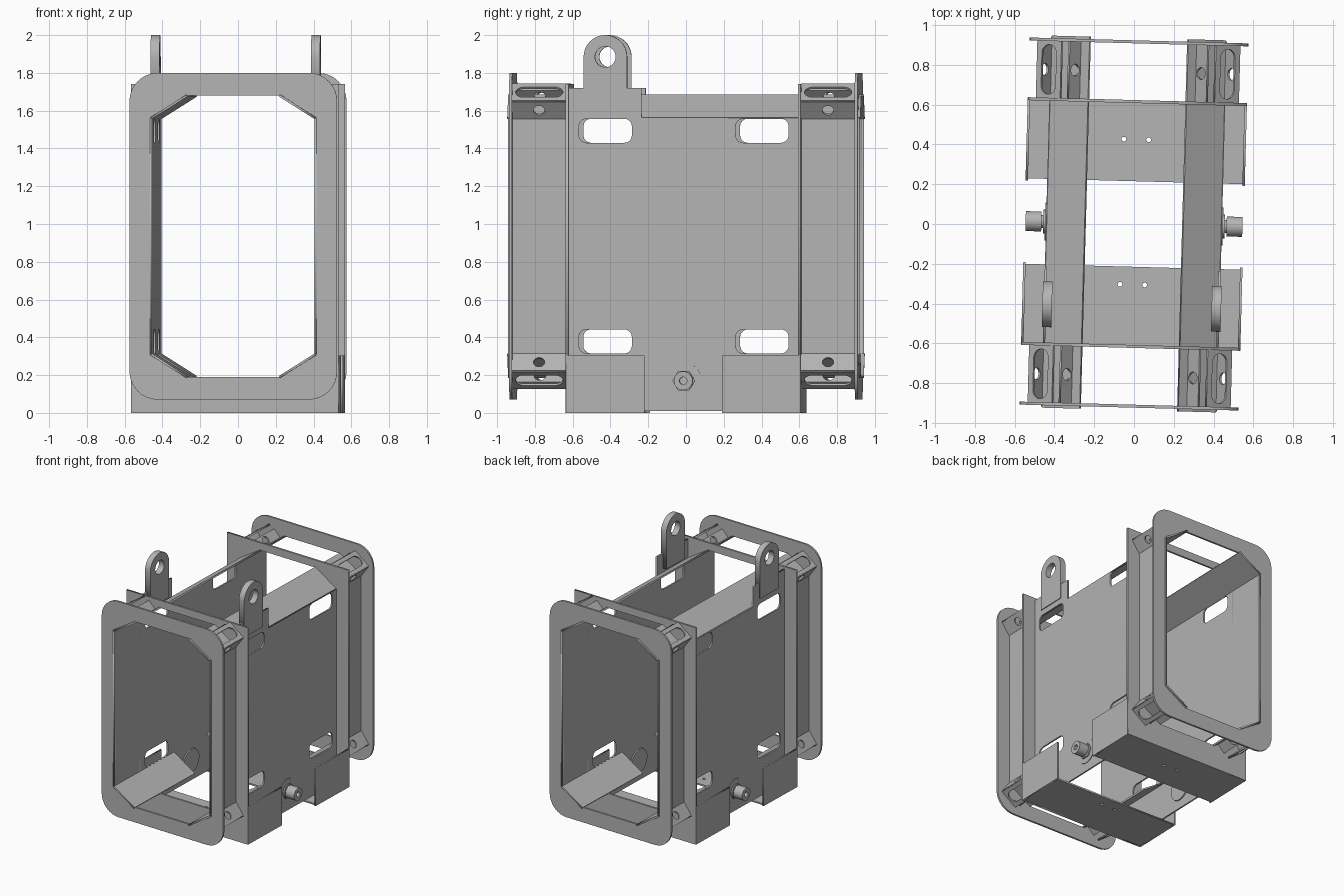
import bpy
from math import sin, cos, pi, radians
from mathutils import Matrix, Vector

cube = bpy.data.objects.get("Cube")
if cube:
    bpy.data.objects.remove(cube, do_unlink=True)

# One painted-metal colour
metal = bpy.data.materials.new("grey_metal")
metal.use_nodes = True
GREY = (0.46, 0.46, 0.46, 1)
metal.diffuse_color = GREY
metal.node_tree.nodes["Principled BSDF"].inputs["Base Color"].default_value = GREY

TURN = Matrix.Rotation(radians(-1.55), 4, 'Z')   # whole assembly sits slightly turned
X, Y, Z = Vector((1, 0, 0)), Vector((0, 1, 0)), Vector((0, 0, 1))
MID = 0.935                                       # mid height of the opening
T = 0.012                                         # sheet thickness


def circle(cx, cy, r, n=32):
    return [(cx + r * cos(2 * pi * i / n), cy + r * sin(2 * pi * i / n)) for i in range(n)]


def rect(x0, y0, x1, y1, r=0.0, n=8):
    if r == 0:
        return [(x0, y0), (x1, y0), (x1, y1), (x0, y1)]
    corners = [(x1 - r, y1 - r), (x0 + r, y1 - r), (x0 + r, y0 + r), (x1 - r, y0 + r)]
    return [(cx + r * cos(pi / 2 * (k + i / n)), cy + r * sin(pi / 2 * (k + i / n)))
            for k, (cx, cy) in enumerate(corners) for i in range(n + 1)]


def plate(name, loops, origin, u, v, t=T):
    """Flat sheet: first loop is the outline, the rest are holes."""
    curve = bpy.data.curves.new(name, 'CURVE')
    curve.dimensions, curve.fill_mode, curve.extrude = '2D', 'BOTH', t / 2
    for loop in loops:
        s = curve.splines.new('POLY')
        s.points.add(len(loop) - 1)
        for p, (a, b) in zip(s.points, loop):
            p.co = (a, b, 0, 1)
        s.use_cyclic_u = True
    temp = bpy.data.objects.new(name + "_outline", curve)
    bpy.context.collection.objects.link(temp)
    deps = bpy.context.evaluated_depsgraph_get()
    mesh = bpy.data.meshes.new_from_object(temp.evaluated_get(deps))
    bpy.data.objects.remove(temp, do_unlink=True)
    u, v = Vector(u).normalized(), Vector(v).normalized()
    m = Matrix((u, v, u.cross(v))).transposed().to_4x4()
    m.translation = origin
    mesh.transform(TURN @ m)
    mesh.materials.clear()
    mesh.materials.append(metal)
    obj = bpy.data.objects.new(name, mesh)
    bpy.context.collection.objects.link(obj)
    return obj


def sloped(name, a, b, y0, y1, sx, top, hole=None, t=T):
    """Sheet running along y between two points of the x-z section."""
    def place(p):
        return Vector((sx * p[0], 0, p[1] if top else 2 * MID - p[1]))
    pa, pb = place(a), place(b)
    w = (pb - pa).length
    loops = [rect(y0, 0, y1, w)]
    yc = (y0 + y1) / 2
    if hole == "slot":
        loops.append(rect(yc - 0.125, w / 2 - 0.045, yc + 0.125, w / 2 + 0.045, 0.044))
    elif hole == "round":
        loops.append(circle(yc, w / 2, 0.03))
    plate(name, loops, pa, Y, pb - pa, t)


# Chamfered opening shared by end frames and collars
opening = [(0.43, 0.31), (0.43, 1.56), (0.245, 1.68), (-0.245, 1.68),
           (-0.43, 1.56), (-0.43, 0.31), (-0.245, 0.19), (0.245, 0.19)]

for sy, end in ((-1, "front"), (1, "back")):
    plate(end + "_end_frame", [rect(-0.55, 0.07, 0.55, 1.8, 0.15), opening],
          (0, sy * 0.915, 0), X, Z, 0.015)
    plate(end + "_collar", [rect(-0.55, 0, 0.55, 1.74), opening],
          (0, sy * 0.615, 0), X, Z, 0.015)
    # Base tray: floor with two drain holes
    lo, hi = sorted((sy * 0.215, sy * 0.62))
    hy = 0.425 if sy > 0 else -0.305
    plate(end + "_tray_floor",
          [rect(-0.55, lo, 0.55, hi), circle(-0.062, hy, 0.012, 16), circle(0.062, hy, 0.012, 16)],
          (0, 0, 0.006), X, Y)

# Side wall outline with raised lug backing and narrower end sections
wall = [(-0.93, 0.31), (-0.62, 0.31), (-0.62, 0.01), (0.62, 0.01), (0.62, 0.31), (0.93, 0.31),
        (0.93, 1.56), (-0.225, 1.56), (-0.225, 1.72), (-0.62, 1.72), (-0.62, 1.56), (-0.93, 1.56)]
windows = [rect(y - 0.14, z, y + 0.14, z + 0.127, 0.04)
           for y in (-0.415, 0.415) for z in (0.315, 1.43)]

# Lifting lug outline: straight sides and a round head
LY, LZ, LR = -0.415, 1.885, 0.115
lug = [(LY - LR, 1.6), (LY + LR, 1.6)]
lug += [(LY + LR * cos(pi * i / 24), LZ + LR * sin(pi * i / 24)) for i in range(25)]

for sx, side in ((-1, "right"), (1, "left")):
    plate(side + "_wall", [wall] + windows, (sx * 0.436, 0, 0), Y, Z)
    plate(side + "_lifting_lug", [lug, circle(LY, LZ, 0.055)], (sx * 0.425, 0, 0), Y, Z, 0.048)

    # Sloped sheets along the corners
    sloped(side + "_upper_slope", (0.435, 1.56), (0.245, 1.68), -0.935, 0.935, sx, True)
    for sy, end in ((-1, "front"), (1, "back")):
        lo, hi = sorted((sy * 0.2, sy * 0.935))
        sloped(f"{side}_{end}_lower_slope", (0.435, 1.56), (0.245, 1.68), lo, hi, sx, False)
        # Tray side
        lo, hi = sorted((sy * 0.205, sy * 0.62))
        plate(f"{side}_{end}_tray_side", [rect(lo, 0, hi, 0.305)], (sx * 0.545, 0, 0), Y, Z)
        # Corner brackets between collar and end frame
        lo, hi = sorted((sy * 0.62, sy * 0.91))
        for top, level in ((True, "upper"), (False, "lower")):
            n = f"{side}_{end}_{level}_bracket"
            sloped(n + "_outer", (0.44, 1.56), (0.505, 1.65), lo, hi, sx, top, "round")
            sloped(n + "_slotted", (0.507, 1.648), (0.385, 1.738), lo, hi, sx, top, "slot")
            sloped(n + "_inner", (0.29, 1.65), (0.35, 1.71), lo, hi, sx, top, "round")

    # Pivot boss: stacked discs along x
    for part, r, x0, x1, n, bore in (("flange", 0.095, 0.42, 0.447, 40, 0.0),
                                     ("nut", 0.06, 0.445, 0.457, 6, 0.0),
                                     ("neck", 0.032, 0.455, 0.475, 24, 0.0),
                                     ("knob", 0.05, 0.465, 0.545, 32, 0.02)):
        loops = [circle(0, 0.17, r, n)]
        if bore:
            loops.append(circle(0, 0.17, bore, 16))
        ob = plate(f"{side}_boss_{part}", loops, (sx * (x0 + x1) / 2, 0, 0), Y, Z, x1 - x0)
